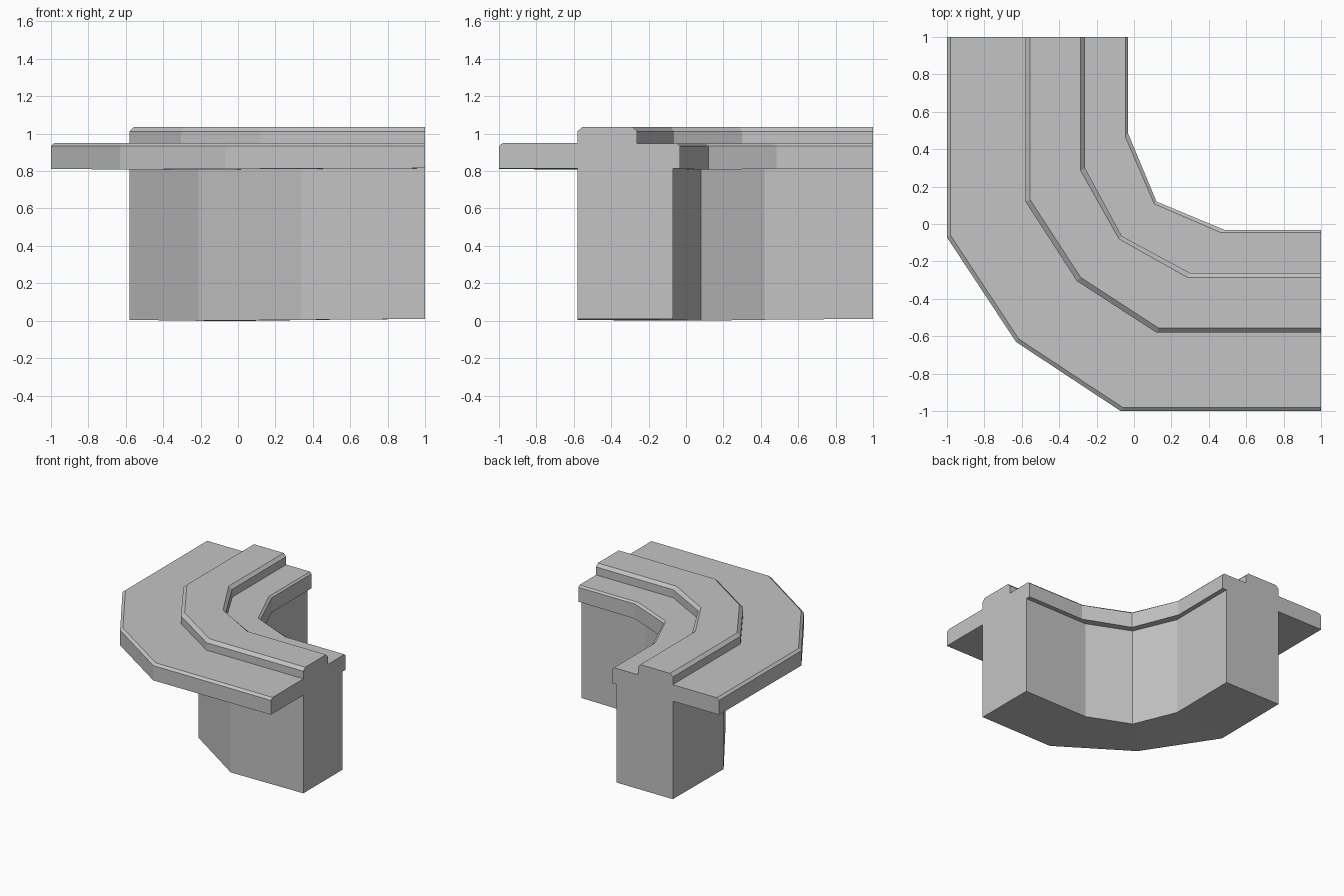
import bpy
import bmesh

cube = bpy.data.objects.get("Cube")
if cube:
    bpy.data.objects.remove(cube, do_unlink=True)

stone = bpy.data.materials.new("stone grey")
stone.use_nodes = True
colour = (0.55, 0.55, 0.55, 1)
stone.diffuse_color = colour
stone.node_tree.nodes["Principled BSDF"].inputs["Base Color"].default_value = colour

# Wall section: offset from centre, bend start, diagonal corner, height, sag in the bend
section = [
    (-0.58, 0.34, -0.21, 0.01, 0.01),     # wall foot, outer
    (-0.58, 0.34, -0.21, 0.815, 0.007),   # under the wide ledge
    (-1.00, -0.07, -0.63, 0.815, 0.007),  # wide ledge edge
    (-1.00, -0.07, -0.63, 0.933, 0),
    (-0.98, -0.06, -0.615, 0.95, 0),
    (-0.58, 0.12, -0.305, 0.95, 0),       # raised kerb, outer
    (-0.58, 0.12, -0.305, 1.012, 0),
    (-0.555, 0.13, -0.285, 1.036, 0),
    (-0.285, 0.285, -0.08, 1.036, 0),     # raised kerb, inner
    (-0.262, 0.30, -0.065, 1.012, 0),
    (-0.262, 0.30, -0.065, 0.947, 0),
    (-0.046, 0.465, 0.108, 0.947, 0),     # narrow ledge edge
    (-0.032, 0.485, 0.12, 0.933, 0),
    (-0.032, 0.485, 0.12, 0.815, 0.007),
    (-0.07, 0.42, 0.08, 0.815, 0.007),    # wall, inner
    (-0.07, 0.42, 0.08, 0.01, 0.01),
]


def stations(offset, bend, corner):
    """Plan points of one edge as it turns the corner."""
    return [(1, offset), (bend, offset), (corner, corner), (offset, bend), (offset, 1)]


# Sweep the section round the bend
bm = bmesh.new()
rows = []
for offset, bend, corner, z, sag in section:
    drops = (0, sag * 0.5, sag, sag * 0.5, 0)
    rows.append([bm.verts.new((x, y, z - d))
                 for (x, y), d in zip(stations(offset, bend, corner), drops)])
for a, b in zip(rows, rows[1:] + rows[:1]):
    for i in range(len(a) - 1):
        bm.faces.new((a[i], a[i + 1], b[i + 1], b[i]))

# Close both cut ends
for end in (0, -1):
    bm.faces.new([row[end] for row in rows])
bmesh.ops.recalc_face_normals(bm, faces=bm.faces)

mesh = bpy.data.meshes.new("corner_wall")
bm.to_mesh(mesh)
bm.free()
mesh.materials.append(stone)
wall = bpy.data.objects.new("corner_wall", mesh)
bpy.context.collection.objects.link(wall)
